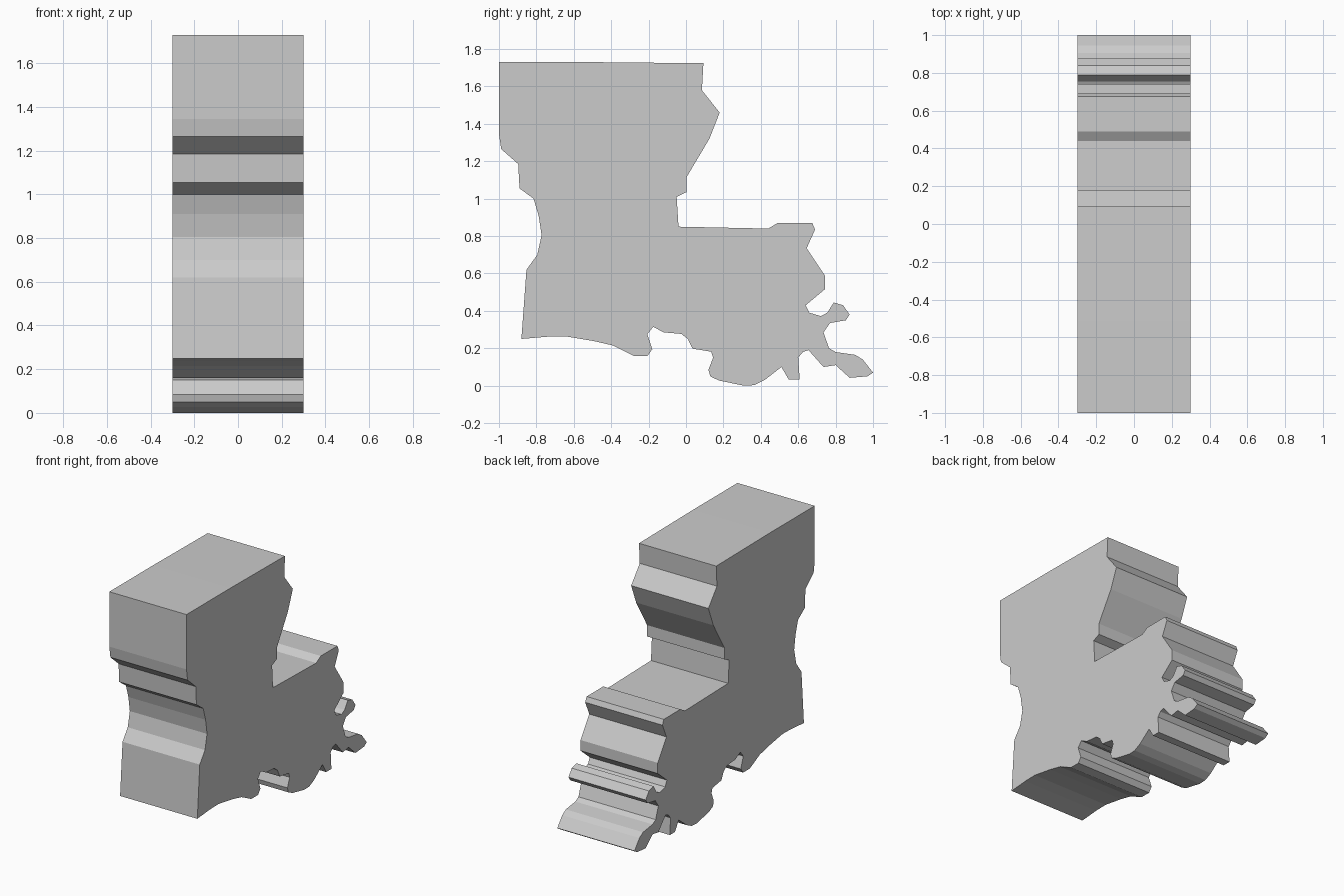
import bpy, bmesh

HALF_THICKNESS = 0.30

# Outline of the slab in (y, z), clockwise seen from the right, one run per side
top_edge = [(-1.0, 1.73), (-0.51, 1.73), (0.093, 1.724)]

upper_right = [(0.085, 1.58), (0.18, 1.46), (0.125, 1.32), (0.003, 1.115),
               (0.003, 1.035), (-0.05, 1.01), (-0.04, 0.85)]

right_edge = [(0.44, 0.84), (0.49, 0.87), (0.675, 0.87), (0.69, 0.835),
              (0.645, 0.735), (0.742, 0.59), (0.742, 0.515), (0.64, 0.43),
              (0.66, 0.39), (0.72, 0.372), (0.755, 0.39), (0.79, 0.445),
              (0.84, 0.43), (0.875, 0.38), (0.855, 0.35), (0.77, 0.335),
              (0.735, 0.285), (0.765, 0.2), (0.80, 0.18), (0.905, 0.165),
              (0.945, 0.14), (1.0, 0.07)]

bottom_edge = [(0.97, 0.05), (0.875, 0.042), (0.80, 0.11), (0.735, 0.10),
               (0.655, 0.19), (0.625, 0.18), (0.60, 0.15), (0.608, 0.032),
               (0.55, 0.032), (0.51, 0.10), (0.42, 0.03), (0.365, 0.003),
               (0.31, 0.0), (0.175, 0.028), (0.13, 0.05), (0.12, 0.085),
               (0.145, 0.15), (0.135, 0.182), (0.035, 0.198), (0.01, 0.25),
               (-0.025, 0.277), (-0.12, 0.285), (-0.175, 0.315),
               (-0.207, 0.275), (-0.18, 0.195), (-0.205, 0.16),
               (-0.28, 0.16), (-0.39, 0.215), (-0.49, 0.238), (-0.645, 0.264),
               (-0.74, 0.262), (-0.88, 0.25)]

left_edge = [(-0.853, 0.62), (-0.795, 0.70), (-0.772, 0.805), (-0.788, 0.91),
             (-0.815, 1.0), (-0.89, 1.055), (-0.897, 1.185), (-0.988, 1.265),
             (-1.0, 1.345)]


def extruded_outline(name, outline, half):
    """Fill a (y, z) outline at x = -half and extrude it to x = +half."""
    bm = bmesh.new()
    face = bm.faces.new([bm.verts.new((-half, y, z)) for y, z in outline])
    result = bmesh.ops.extrude_face_region(bm, geom=[face], use_keep_orig=True)
    moved = [v for v in result["geom"] if isinstance(v, bmesh.types.BMVert)]
    bmesh.ops.translate(bm, verts=moved, vec=(2 * half, 0, 0))
    bmesh.ops.recalc_face_normals(bm, faces=bm.faces)
    mesh = bpy.data.meshes.new(name)
    bm.to_mesh(mesh)
    bm.free()
    obj = bpy.data.objects.new(name, mesh)
    bpy.context.collection.objects.link(obj)
    return obj


# Flat-faced map slab
extruded_outline("map_slab",
                 top_edge + upper_right + right_edge + bottom_edge + left_edge,
                 HALF_THICKNESS)
